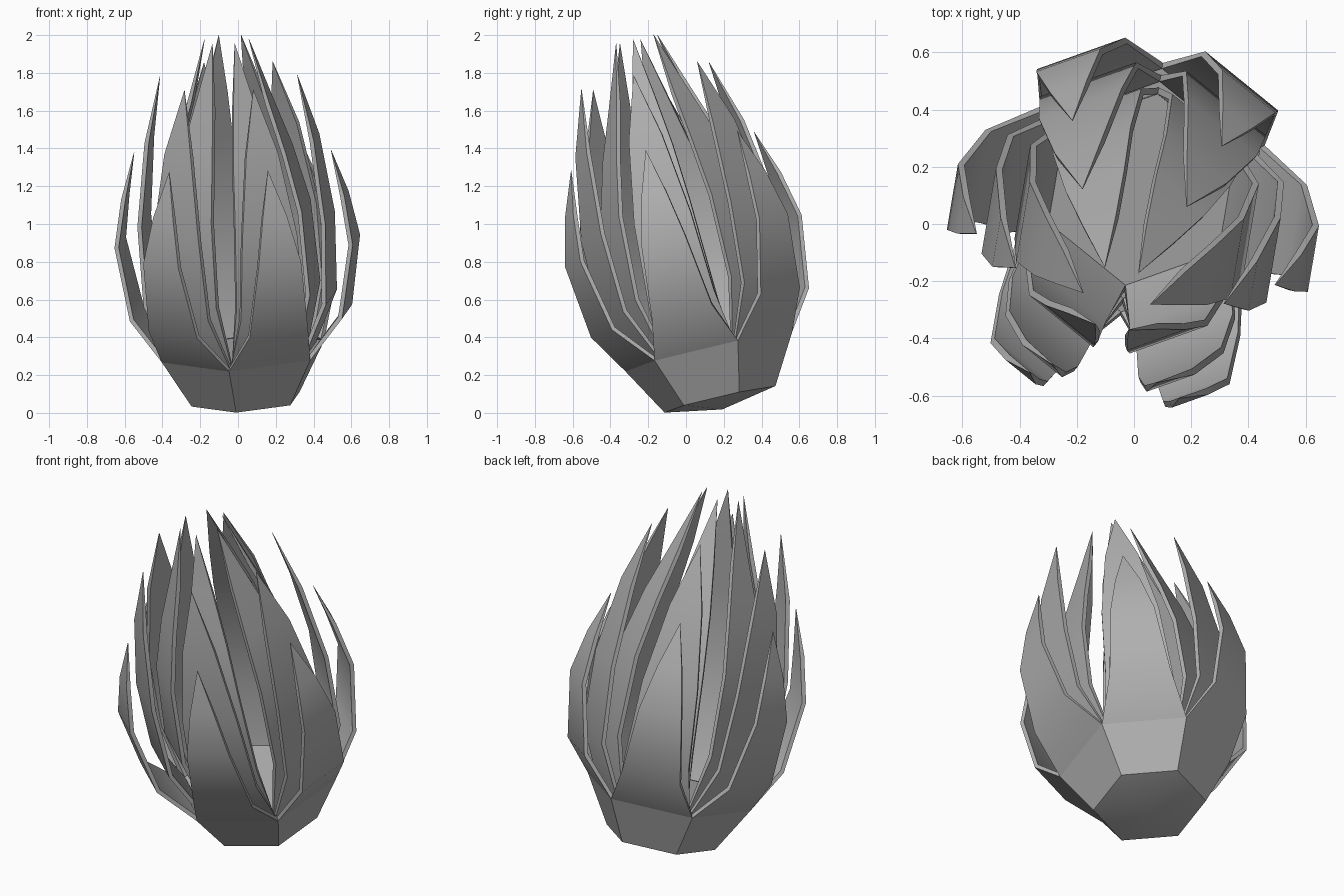
import bpy, bmesh
from math import sin, cos, radians
from mathutils import Vector, Matrix

if "Cube" in bpy.data.objects:
    bpy.data.objects.remove(bpy.data.objects["Cube"])

# Slightly tilted growth axis of the whole flower
TILT = (Matrix.Translation((0.04, 0.18, 0.072))
        @ Matrix.Rotation(radians(-3), 4, 'Y') @ Matrix.Rotation(radians(13), 4, 'X'))
START = -10  # angle of the first cup corner, measured from the front

grey = bpy.data.materials.new("dark_grey")
grey.diffuse_color = (0.44, 0.44, 0.44, 1)
grey.use_nodes = True
grey.node_tree.nodes["Principled BSDF"].inputs["Base Color"].default_value = grey.diffuse_color


def polar(angle, radius, height, side=0.0):
    a = radians(angle)
    return Vector((radius * sin(a) + side * cos(a), -radius * cos(a) + side * sin(a), height))


def finish(name, bm):
    """Turn the bmesh into a tilted grey object and make it active."""
    mesh = bpy.data.meshes.new(name)
    bm.to_mesh(mesh)
    bm.free()
    mesh.transform(TILT)
    mesh.materials.append(grey)
    obj = bpy.data.objects.new(name, mesh)
    bpy.context.collection.objects.link(obj)
    bpy.ops.object.select_all(action='DESELECT')
    obj.select_set(True)
    bpy.context.view_layer.objects.active = obj
    return obj


def add_cup():
    """Solid hexagonal cup with a shallow domed underside and a flat floor on top."""
    bm = bmesh.new()
    base = [bm.verts.new(polar(START + 60 * k, 0.306, 0)) for k in range(6)]
    ring = [bm.verts.new(polar(START + 60 * k, 0.46, 0.26)) for k in range(6)]
    bottom = bm.verts.new((0, 0, -0.055))
    for k in range(6):
        n = (k + 1) % 6
        bm.faces.new((base[k], base[n], ring[n], ring[k]))
        bm.faces.new((base[n], base[k], bottom))
    bm.faces.new(ring)
    finish("cup", bm)
    bpy.ops.object.shade_smooth_by_angle(angle=radians(30))


def add_petals(name, rows, tip, rim, thickness=0.023):
    """Six petals on a hexagonal rim; rows are (height, radius, width)."""
    bm = bmesh.new()
    ring = [bm.verts.new(polar(START + 60 * k, *rim)) for k in range(6)]
    tips = []
    for k in range(6):
        angle = START + 30 + 60 * k
        left, right = ring[k], ring[(k + 1) % 6]
        for h, r, w in rows:
            nl = bm.verts.new(polar(angle, r, h, -w / 2))
            nr = bm.verts.new(polar(angle, r, h, w / 2))
            bm.faces.new((left, right, nr, nl))
            left, right = nl, nr
        tips.append(bm.verts.new(polar(angle, tip[1], tip[0])))
        bm.faces.new((left, right, tips[-1]))
    bm.verts.index_update()
    tip_ids = [v.index for v in tips]
    obj = finish(name, bm)
    # Wall thickness, thinning out at the tips
    group = obj.vertex_groups.new(name="thickness")
    group.add(list(range(len(obj.data.vertices))), 1.0, 'REPLACE')
    group.add(tip_ids, 0.1, 'REPLACE')
    solid = obj.modifiers.new("thickness", 'SOLIDIFY')
    solid.thickness, solid.offset, solid.vertex_group = thickness, -1, group.name
    bpy.ops.object.modifier_apply(modifier=solid.name)
    bpy.ops.object.shade_smooth_by_angle(angle=radians(30))


add_cup()
add_petals("outer_petals",
           [(0.47, 0.57, 0.33), (0.86, 0.64, 0.24), (1.11, 0.60, 0.135)],
           (1.35, 0.53), rim=(0.46, 0.26))
add_petals("middle_petals",
           [(0.55, 0.49, 0.36), (0.98, 0.505, 0.31), (1.42, 0.455, 0.18)],
           (1.76, 0.37), rim=(0.415, 0.26))
add_petals("inner_petals",
           [(0.60, 0.405, 0.34), (1.05, 0.38, 0.29), (1.36, 0.305, 0.22), (1.63, 0.22, 0.125)],
           (1.96, 0.12), rim=(0.37, 0.26))
